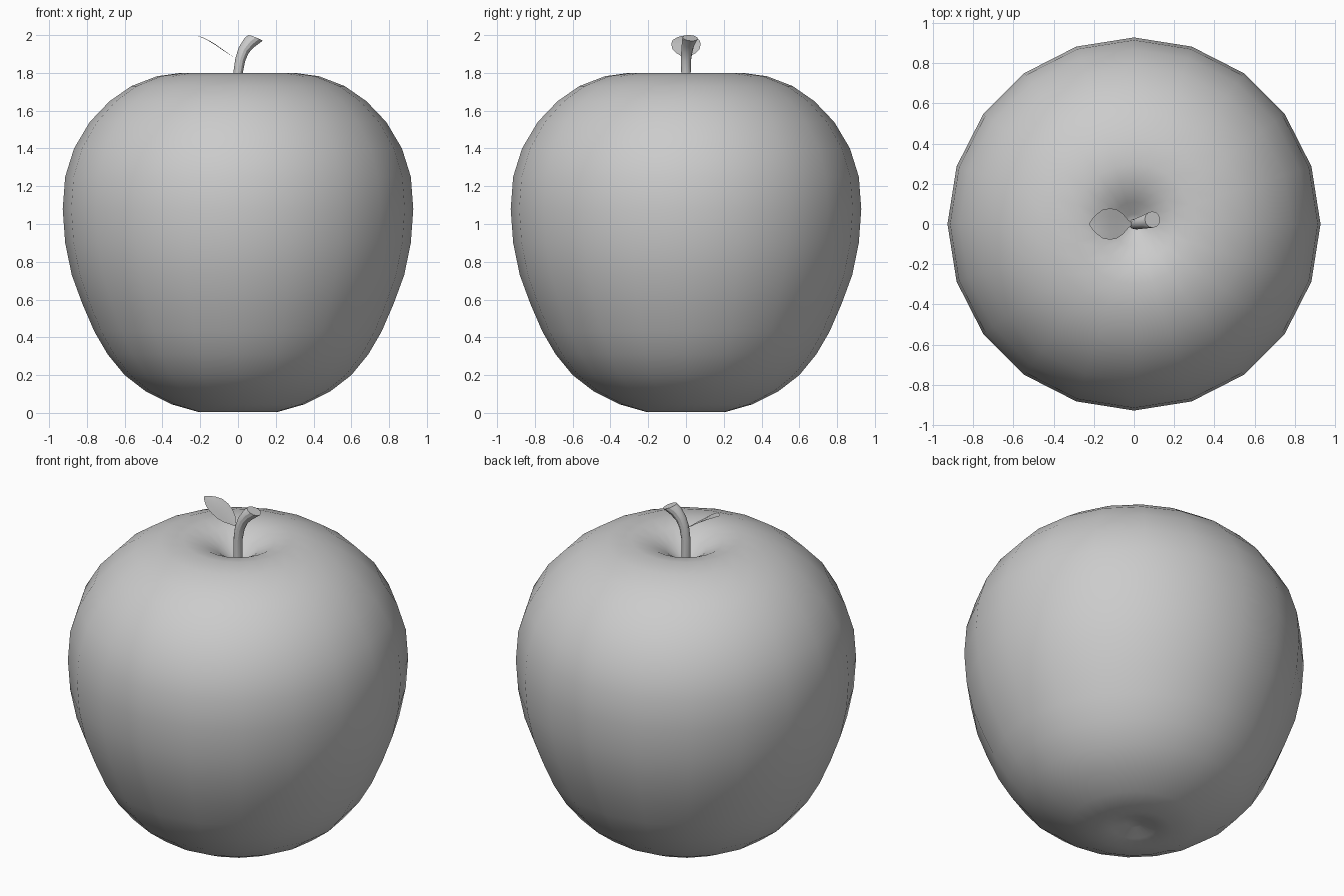
import bpy, bmesh
from math import sin, cos, pi
from mathutils import Vector

if "Cube" in bpy.data.objects:
    bpy.data.objects.remove(bpy.data.objects["Cube"])


def make_object(name, bm):
    bmesh.ops.remove_doubles(bm, verts=bm.verts, dist=0.0005)
    bmesh.ops.recalc_face_normals(bm, faces=bm.faces)
    for f in bm.faces:
        f.smooth = True
    me = bpy.data.meshes.new(name)
    bm.to_mesh(me)
    bm.free()
    ob = bpy.data.objects.new(name, me)
    bpy.context.collection.objects.link(ob)
    return ob


def bridge(bm, rings, closed=True):
    for a, b in zip(rings, rings[1:]):
        n = len(a)
        for i in range(n if closed else n - 1):
            j = (i + 1) % n
            bm.faces.new((a[i], a[j], b[j], b[i]))


# Fruit body: lathed 20-sided profile with a dimple at both ends
profile = [(0.04, 0.045), (0.12, 0.022), (0.21, 0.005), (0.35, 0.045),
           (0.49, 0.115), (0.60, 0.20), (0.69, 0.31), (0.76, 0.43),
           (0.825, 0.58), (0.88, 0.73), (0.915, 0.90), (0.928, 1.08),
           (0.915, 1.25), (0.868, 1.40), (0.785, 1.54), (0.68, 1.65),
           (0.565, 1.73), (0.43, 1.782), (0.30, 1.80), (0.20, 1.782),
           (0.11, 1.735), (0.05, 1.685)]
SIDES = 20
bm = bmesh.new()
rings = [[bm.verts.new((r * cos(2 * pi * i / SIDES), r * sin(2 * pi * i / SIDES), z))
          for i in range(SIDES)] for r, z in profile]
bridge(bm, rings)
for ring, z in ((rings[0], 0.05), (rings[-1], 1.665)):
    tip = bm.verts.new((0, 0, z))
    for i in range(SIDES):
        bm.faces.new((ring[i], ring[(i + 1) % SIDES], tip))
make_object("apple_body", bm)

# Stem: bent tube that flares towards the top (x, y, z, radius)
path = [(0, 0, 1.66, 0.025), (0, 0, 1.80, 0.025), (0.012, 0, 1.87, 0.027),
        (0.03, 0.005, 1.92, 0.030), (0.06, 0.013, 1.96, 0.035),
        (0.092, 0.022, 1.985, 0.041)]
bm = bmesh.new()
rings = []
for k, (x, y, z, r) in enumerate(path):
    a = Vector(path[max(k - 1, 0)][:3])
    b = Vector(path[min(k + 1, len(path) - 1)][:3])
    t = (b - a).normalized()
    if k == len(path) - 1:
        t = Vector((0.4, 0.1, 1)).normalized()
    u = Vector((0, 1, 0)).cross(t).normalized()
    v = t.cross(u)
    rings.append([bm.verts.new(Vector((x, y, z)) + r * (cos(2 * pi * i / 12) * u + sin(2 * pi * i / 12) * v))
                  for i in range(12)])
bridge(bm, rings)
bm.faces.new(rings[0])
bm.faces.new(rings[-1])
stem = make_object("stem", bm)
bpy.context.view_layer.objects.active = stem
stem.select_set(True)
bpy.ops.object.shade_smooth_by_angle()

# Leaf: thin oval blade with a shallow fold (x, z, half width)
leaf = [(-0.01, 1.875, 0.004), (-0.03, 1.888, 0.022), (-0.055, 1.905, 0.052),
        (-0.085, 1.925, 0.072), (-0.12, 1.95, 0.078), (-0.155, 1.971, 0.072),
        (-0.185, 1.986, 0.05), (-0.207, 1.995, 0.027), (-0.222, 2.0, 0.004)]
bm = bmesh.new()
rows = [[bm.verts.new((x, w * s, z + 0.004 * abs(s) * w / 0.078 - 0.002))
         for s in (-1, -0.5, 0, 0.5, 1)] for x, z, w in leaf]
bridge(bm, rows, closed=False)
make_object("leaf", bm)
